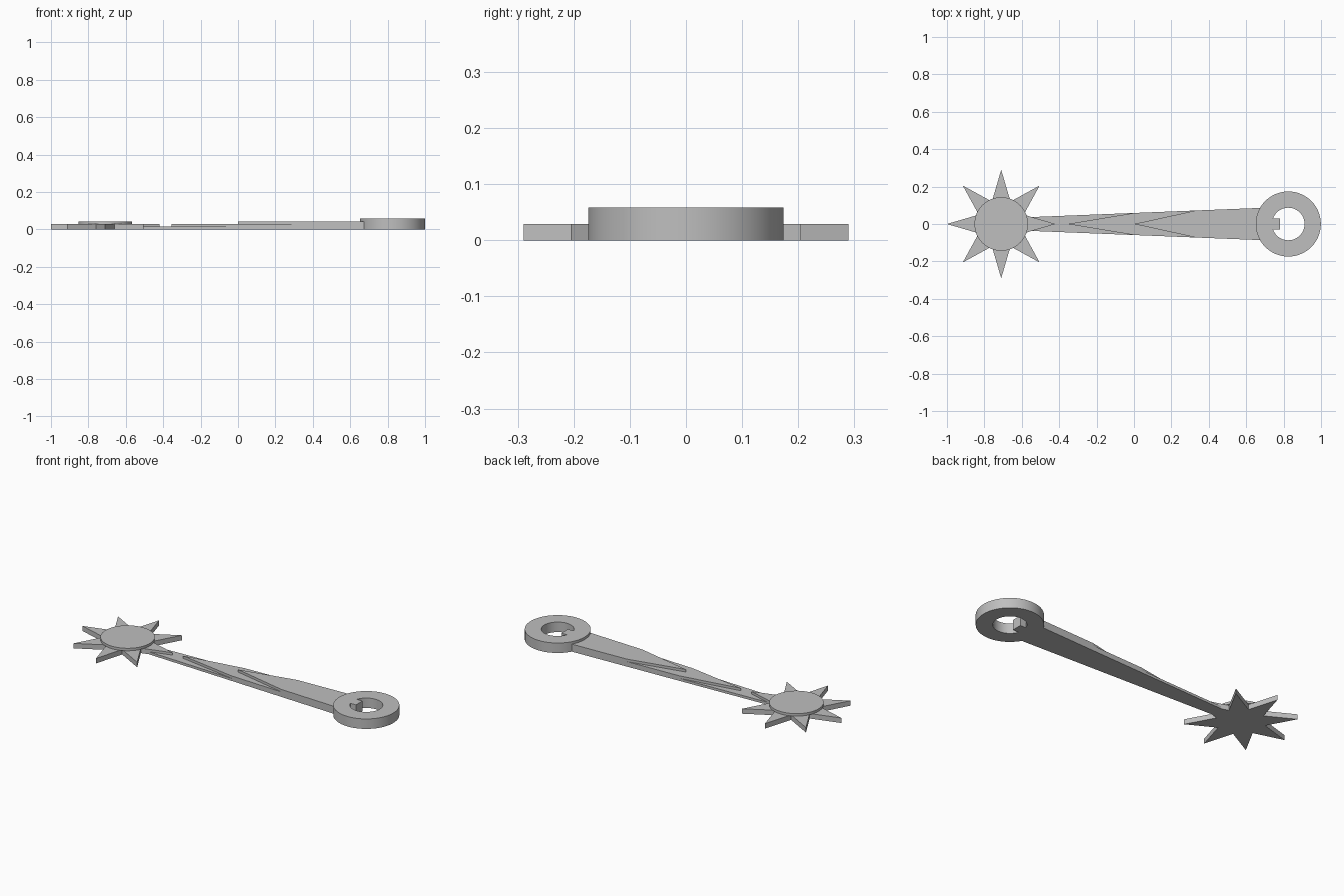
import bpy
import bmesh
from math import cos, sin, pi, asin

cube = bpy.data.objects.get("Cube")
if cube:
    bpy.data.objects.remove(cube, do_unlink=True)

STEP = 0.0145          # height of one layer
SUN_X, RING_X = -0.71, 0.825

grey = bpy.data.materials.new("plain grey")
grey.use_nodes = True
colour = (0.52, 0.52, 0.52, 1)
grey.diffuse_color = colour
grey.node_tree.nodes["Principled BSDF"].inputs["Base Color"].default_value = colour


def arc(cx, radius, start, end, count):
    """Points along an arc, both ends included."""
    angles = [start + (end - start) * i / count for i in range(count + 1)]
    return [(cx + radius * cos(a), radius * sin(a)) for a in angles]


def plate(name, loops, bottom, top, smooth=False):
    """Fill an outline (with optional holes) and extrude it upward."""
    bm = bmesh.new()
    edges = []
    for loop in loops:
        verts = [bm.verts.new((x, y, bottom)) for x, y in loop]
        edges += [bm.edges.new((v, verts[i - 1])) for i, v in enumerate(verts)]
    if len(loops) == 1:
        bm.faces.new(verts)
    else:
        bmesh.ops.triangle_fill(bm, edges=edges, use_beauty=True)
    result = bmesh.ops.extrude_face_region(bm, geom=bm.faces[:])
    raised = [g for g in result["geom"] if isinstance(g, bmesh.types.BMVert)]
    bmesh.ops.translate(bm, verts=raised, vec=(0, 0, top - bottom))
    bmesh.ops.recalc_face_normals(bm, faces=bm.faces)
    mesh = bpy.data.meshes.new(name)
    bm.to_mesh(mesh)
    bm.free()
    mesh.materials.append(grey)
    obj = bpy.data.objects.new(name, mesh)
    bpy.context.collection.objects.link(obj)
    if smooth:
        bpy.ops.object.select_all(action='DESELECT')
        obj.select_set(True)
        bpy.context.view_layer.objects.active = obj
        bpy.ops.object.shade_smooth_by_angle(angle=pi / 6)
    return obj


# Sun: eight-pointed star with a round disc on top
star = []
for i in range(16):
    r = 0.13 if i % 2 else 0.29
    star.append((SUN_X + r * cos(i * pi / 8), r * sin(i * pi / 8)))
plate("sun_rays", [star], 0, 2 * STEP)
plate("sun_disc", [arc(SUN_X, 0.143, 0, 2 * pi, 64)[:-1]],
      2 * STEP, 3 * STEP, smooth=True)


# Tapered arm: a base and two layers that each begin with a V point
def half_width(x):
    return 0.059 + 0.04 * x


ARM_END = 0.70


def arm_outline(start, tip=None):
    half = [(start, half_width(start)), (ARM_END, half_width(ARM_END))]
    points = half + [(x, -y) for x, y in reversed(half)]
    return points + ([(tip, 0)] if tip is not None else [])


plate("arm_base", [arm_outline(SUN_X)], 0, STEP)
plate("arm_middle_layer", [arm_outline(0.0, -0.355)], STEP, 2 * STEP)
plate("arm_top_layer", [arm_outline(0.33, 0.0)], 2 * STEP, 3 * STEP)

# Ring whose hole has a square key reaching in from the arm side
HOLE, KEY = 0.087, 0.03
gap = asin(KEY / HOLE)
hole = arc(RING_X, HOLE, -pi + gap, pi - gap, 56) + [(0.78, KEY), (0.78, -KEY)]
outer = arc(RING_X, 0.174, 0, 2 * pi, 64)[:-1]
plate("keyed_ring", [outer, hole], 0, 4 * STEP, smooth=True)
